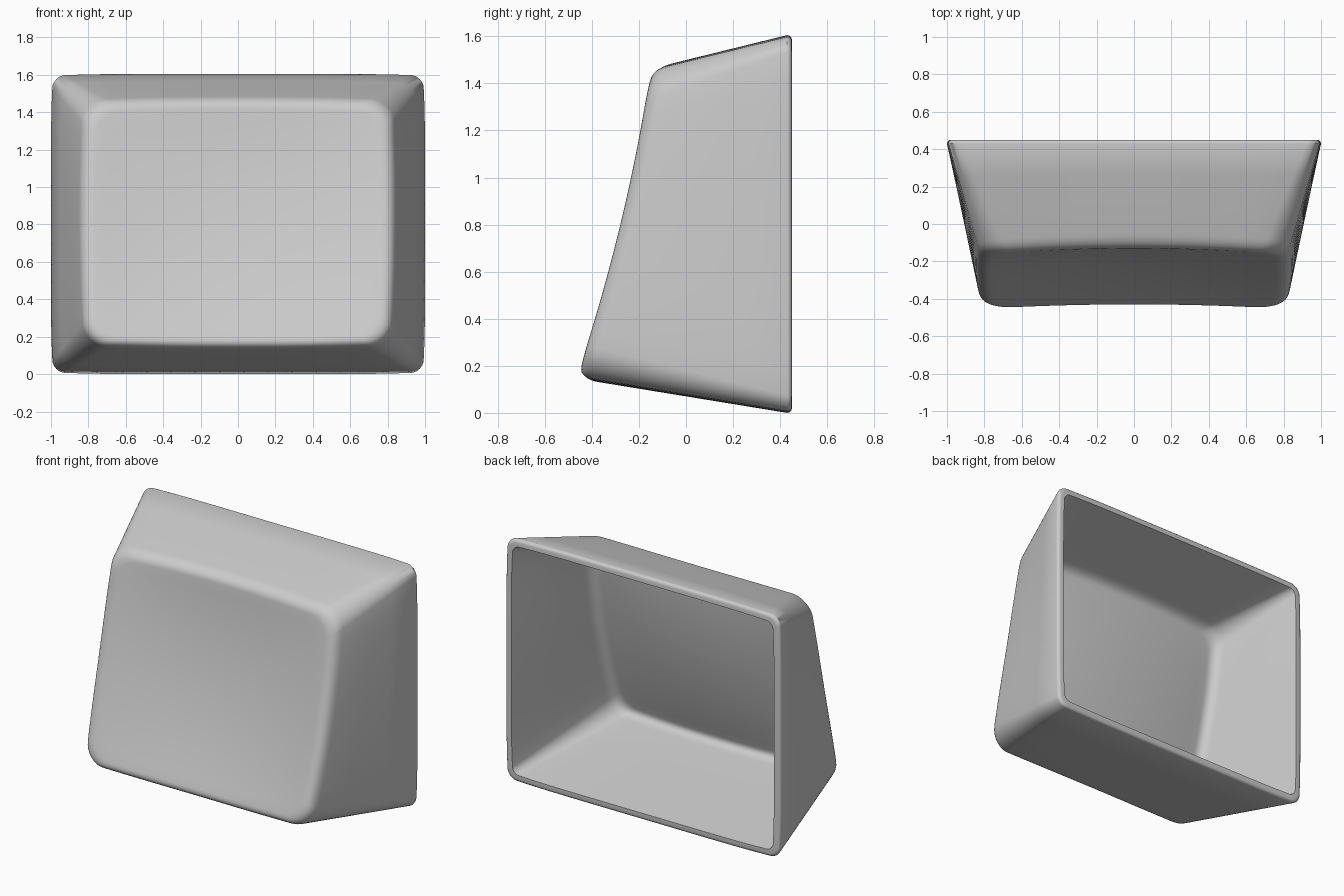
import bpy, bmesh, math
from mathutils import Vector

if "Cube" in bpy.data.objects:
    bpy.data.objects.remove(bpy.data.objects["Cube"])

BACK = 0.45      # open rim plane
MID_Z = 0.81


def rounded_rect(hx, z0, z1, r, bow_x, bow_z, power, side=14, arc=8):
    """Rounded rectangle in x/z with slightly bowed sides and a fixed point count."""
    corners = [(hx - r, z1 - r, 0), (-hx + r, z1 - r, 90),
               (-hx + r, z0 + r, 180), (hx - r, z0 + r, 270)]
    pts = []
    for i, (cx, cz, a0) in enumerate(corners):
        for k in range(arc + 1):
            a = math.radians(a0 + 90 * k / arc)
            pts.append((cx + r * math.cos(a), cz + r * math.sin(a)))
        nx, nz, na = corners[(i + 1) % 4]
        a = math.radians(na)
        end = (nx + r * math.cos(a), nz + r * math.sin(a))
        start = pts[-1]
        for k in range(1, side):
            t = k / side
            pts.append((start[0] + (end[0] - start[0]) * t,
                        start[1] + (end[1] - start[1]) * t))
    mid, hz = (z0 + z1) / 2, (z1 - z0) / 2
    return [(x * (1 - bow_x * abs((z - mid) / hz) ** power),
             mid + (z - mid) * (1 - bow_z * abs(x / hx) ** power)) for x, z in pts]


def rim_loop(k):
    return rounded_rect(1 - k, k, 1.605 - k, 0.065 - k * 0.5, 0.012, 0.012, 6)


def face_y(x, z):
    """Sloped front face, dished in both directions."""
    u = (z - 0.155) / 1.315
    dish = 0.028 + 0.12 * max(0, u * (1 - u))
    return -0.47 + 0.315 * u + 0.12 * u * (1 - u) + dish * (1 - (x / 0.82) ** 2)


def skin(inset, rim_round):
    """Loops from the open rim along the walls, over the shoulder, to the face centre."""
    edge = rounded_rect(0.832 - inset, 0.143 + inset, 1.468 - inset, 0.13 - inset * 0.5,
                        0.03, 0.025, 2.5)
    base = [Vector((x, BACK, z)) for x, z in rim_loop(inset)]
    top = [Vector((x, face_y(x, z) + inset, z)) for x, z in edge]

    def on_face(p, s):
        x, z = p.x * s, MID_Z + (p.z - MID_Z) * s
        return Vector((x, face_y(x, z) + inset, z))

    loops = []
    if rim_round:
        # rounded outer lip
        for a in (90, 60, 30):
            a = math.radians(a)
            lip = rim_loop(rim_round * (1 - math.cos(a)))
            loops.append([Vector((x, BACK - rim_round * (1 - math.sin(a)), z)) for x, z in lip])
        base = [Vector((p.x, BACK - rim_round, p.z)) for p in base]
    starts = [e + (b - e).normalized() * 0.075 for b, e in zip(base, top)]
    ends = [on_face(e, 0.92) for e in top]
    for t in (0, 0.33, 0.67, 1):
        loops.append([b.lerp(s, t) for b, s in zip(base, starts)])
    # shoulder blend
    for k in range(1, 8):
        t = k / 8
        loops.append([s * (1 - t) ** 2 + e * 2 * t * (1 - t) + f * t * t
                      for s, e, f in zip(starts, top, ends)])
    for s in (0.92, 0.84, 0.74, 0.62, 0.5, 0.38, 0.26, 0.14, 0.05):
        loops.append([on_face(e, s) for e in top])
    return loops


# hollow cap: inner skin reversed, then outer skin
loops = skin(0.045, 0)[::-1] + skin(0, 0.02)
bm = bmesh.new()
rings = [[bm.verts.new(p) for p in loop] for loop in loops]
n = len(rings[0])
for a, b in zip(rings, rings[1:]):
    for i in range(n):
        j = (i + 1) % n
        bm.faces.new((a[i], a[j], b[j], b[i]))
# close both face centres with a fan
for ring, off in ((rings[0], 0.045), (rings[-1], 0)):
    c = bm.verts.new((0, face_y(0, MID_Z) + off, MID_Z))
    for i in range(n):
        bm.faces.new((ring[i], ring[(i + 1) % n], c))
bmesh.ops.recalc_face_normals(bm, faces=bm.faces)

mesh = bpy.data.meshes.new("keycap_shell")
bm.to_mesh(mesh)
bm.free()
obj = bpy.data.objects.new("keycap_shell", mesh)
bpy.context.collection.objects.link(obj)
bpy.context.view_layer.objects.active = obj
obj.select_set(True)
bpy.ops.object.shade_smooth_by_angle(angle=math.radians(40))
